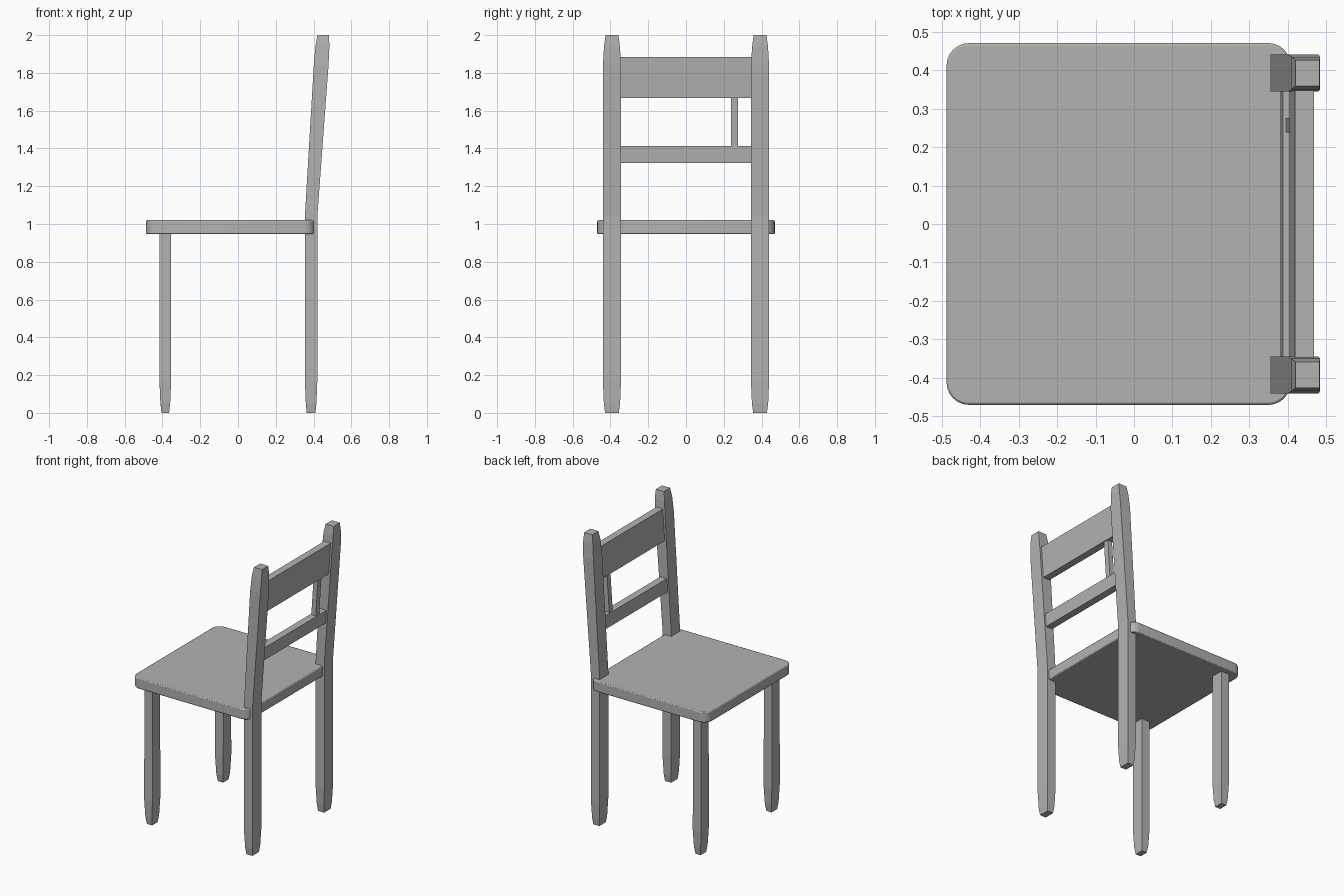
import bpy, bmesh

if "Cube" in bpy.data.objects:
    bpy.data.objects.remove(bpy.data.objects["Cube"])

grey = bpy.data.materials.new("painted grey")
grey.diffuse_color = (0.45, 0.45, 0.45, 1)
grey.use_nodes = True
grey.node_tree.nodes["Principled BSDF"].inputs["Base Color"].default_value = grey.diffuse_color


def finish(name, bm):
    bmesh.ops.recalc_face_normals(bm, faces=bm.faces)
    me = bpy.data.meshes.new(name)
    bm.to_mesh(me)
    bm.free()
    me.materials.append(grey)
    ob = bpy.data.objects.new(name, me)
    bpy.context.collection.objects.link(ob)
    return ob


def loft(name, sections, side=1):
    """Stack rectangular sections (z, x centre, half x, y centre, half y)."""
    bm = bmesh.new()
    rings = []
    for z, cx, hx, cy, hy in sections:
        rings.append([bm.verts.new((cx + a * hx, side * (cy + b * hy), z))
                      for a, b in ((-1, -1), (1, -1), (1, 1), (-1, 1))])
    for r, s in zip(rings, rings[1:]):
        for i in range(4):
            j = (i + 1) % 4
            bm.faces.new((r[i], r[j], s[j], s[i]))
    bm.faces.new(rings[0][::-1])
    bm.faces.new(rings[-1])
    return finish(name, bm)


def lean(z):
    """x centre of the leaning back at height z."""
    return 0.387 + max(0, z - 1.04) * 0.0665


# seat: slab with rounded corners and slightly eased rims
bm = bmesh.new()
bmesh.ops.create_cube(bm, size=1)
for v in bm.verts:
    v.co.x = -0.487 if v.co.x < 0 else 0.407
    v.co.y *= 0.94
    v.co.z = 0.947 if v.co.z < 0 else 1.02
upright = [e for e in bm.edges if abs(e.verts[0].co.z - e.verts[1].co.z) > 0.01]
bmesh.ops.bevel(bm, geom=upright, offset=0.058, segments=6, profile=0.5, affect='EDGES')
seat = finish("seat", bm)
mod = seat.modifiers.new("eased rims", 'BEVEL')
mod.width = 0.006
mod.segments = 2
mod.limit_method = 'ANGLE'
mod.angle_limit = 1.0
bpy.context.view_layer.objects.active = seat
seat.select_set(True)
bpy.ops.object.shade_smooth_by_angle(angle=0.6)

# legs and back posts, mirrored left and right
for side, label in ((-1, "right"), (1, "left")):
    loft("front_leg_" + label, [
        (0.0, -0.385, 0.020, 0.388, 0.030),
        (0.05, -0.385, 0.026, 0.388, 0.038),
        (0.17, -0.385, 0.031, 0.388, 0.044),
        (0.96, -0.385, 0.031, 0.388, 0.042)], side)
    loft("back_post_" + label, [
        (0.0, 0.387, 0.023, 0.392, 0.036),
        (0.05, 0.387, 0.028, 0.392, 0.043),
        (0.17, 0.387, 0.033, 0.392, 0.048),
        (1.04, lean(1.04), 0.033, 0.392, 0.048),
        (1.84, lean(1.84), 0.039, 0.392, 0.048),
        (1.94, lean(1.94), 0.037, 0.392, 0.042),
        (2.0, lean(2.0), 0.031, 0.392, 0.034)], side)

# back rails and the single spindle follow the lean
for name, z0, z1, hx, cy, hy in (
        ("top_rail", 1.668, 1.885, 0.025, 0, 0.36),
        ("lower_rail", 1.322, 1.412, 0.025, 0, 0.36),
        ("spindle", 1.40, 1.68, 0.017, 0.257, 0.019)):
    loft(name, [(z, lean(z), hx, cy, hy) for z in (z0, z1)])
